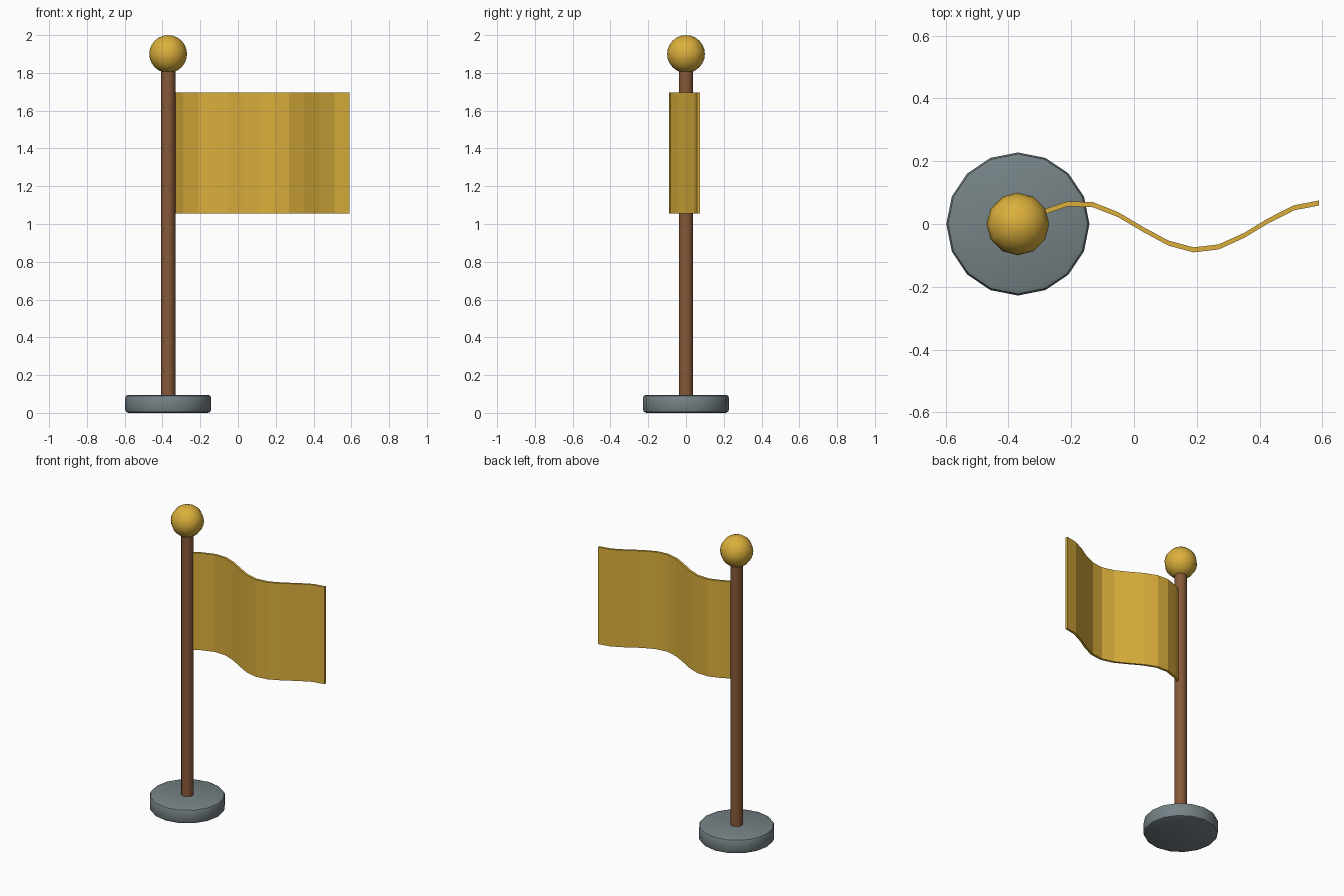
import bpy, bmesh, math

if "Cube" in bpy.data.objects:
    bpy.data.objects.remove(bpy.data.objects["Cube"])

def material(name, col):
    m = bpy.data.materials.new(name)
    m.diffuse_color = (*col, 1)
    m.use_nodes = True
    m.node_tree.nodes["Principled BSDF"].inputs["Base Color"].default_value = m.diffuse_color
    return m

gold = material("gold", (0.71, 0.43, 0.045))
brown = material("brown wood", (0.24, 0.098, 0.04))
grey = material("slate grey", (0.18, 0.225, 0.24))

PX = -0.37  # pole position

def finish(name, mat, angle=35):
    o = bpy.context.object
    o.name = name
    o.data.materials.append(mat)
    bpy.ops.object.shade_smooth_by_angle(angle=math.radians(angle))
    return o

def cylinder(name, r, z0, z1, sides, mat, bevel=0):
    bpy.ops.mesh.primitive_cylinder_add(vertices=sides, radius=r, depth=z1 - z0,
                                        location=(PX, 0, (z0 + z1) / 2))
    if bevel:  # round the top and bottom rims
        me = bpy.context.object.data
        bm = bmesh.new()
        bm.from_mesh(me)
        rims = [e for e in bm.edges if abs(e.verts[0].co.z - e.verts[1].co.z) < 1e-5]
        bmesh.ops.bevel(bm, geom=rims, offset=bevel, segments=2, profile=0.5, affect='EDGES')
        bm.to_mesh(me)
        bm.free()
    return finish(name, mat)

# Base, pole and ball finial
cylinder("base", 0.228, 0.0, 0.096, 16, grey, 0.018)
cylinder("pole", 0.038, 0.002, 1.85, 12, brown)
bpy.ops.mesh.primitive_uv_sphere_add(segments=12, ring_count=12, radius=0.1,
                                     location=(PX, 0, 1.9))
finish("finial", gold, 40)

# Waving flag: a sine strip, thickened towards the front
N, L, A, T, Z0, Z1 = 12, 0.96, 0.075, 0.016, 1.055, 1.695
bm = bmesh.new()
cols = []
for i in range(N + 1):
    t = i / N
    x, y = PX + L * t, A * math.sin(2.5 * math.pi * t)
    cols.append([bm.verts.new(p) for p in
                 ((x, y - T, Z0), (x, y, Z0), (x, y, Z1), (x, y - T, Z1))])
for a, b in zip(cols, cols[1:]):
    for k in range(4):
        bm.faces.new((a[k], a[(k + 1) % 4], b[(k + 1) % 4], b[k]))
bm.faces.new(cols[0])
bm.faces.new(cols[-1])
bmesh.ops.recalc_face_normals(bm, faces=bm.faces)
me = bpy.data.meshes.new("flag")
bm.to_mesh(me)
bm.free()
me.materials.append(gold)
bpy.context.collection.objects.link(bpy.data.objects.new("flag", me))
